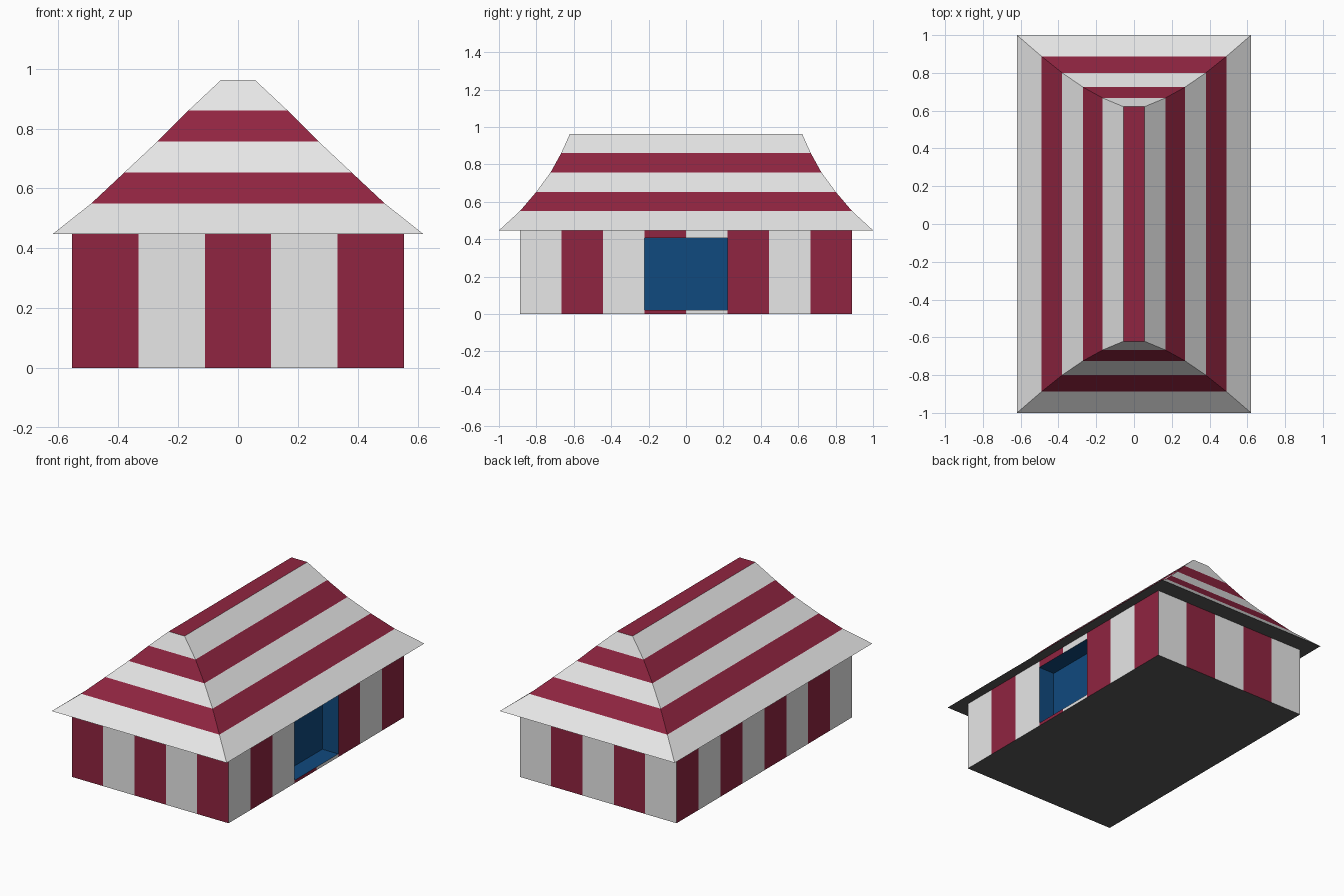
import bpy, bmesh

if "Cube" in bpy.data.objects:
    bpy.data.objects.remove(bpy.data.objects["Cube"])


def material(name, rgb):
    m = bpy.data.materials.new(name)
    m.diffuse_color = (*rgb, 1)
    m.use_nodes = True
    m.node_tree.nodes["Principled BSDF"].inputs["Base Color"].default_value = m.diffuse_color
    return m


RED = material("crimson", (0.28, 0.018, 0.052))
WHITE = material("off_white", (0.8, 0.8, 0.8))
BLUE = material("blue", (0.005, 0.067, 0.21))
DARK = material("dark_grey", (0.10, 0.10, 0.10))


def build(name, faces, mats):
    """faces: list of (corner points, material index)"""
    bm = bmesh.new()
    for pts, mi in faces:
        bm.faces.new([bm.verts.new(p) for p in pts]).material_index = mi
    bmesh.ops.remove_doubles(bm, verts=bm.verts, dist=0.0005)
    me = bpy.data.meshes.new(name)
    bm.to_mesh(me)
    bm.free()
    for m in mats:
        me.materials.append(m)
    ob = bpy.data.objects.new(name, me)
    bpy.context.collection.objects.link(ob)
    return ob


W, L, H = 0.555, 0.888, 0.447           # wall half width, half length, height
D0, D1, DY, DEPTH = 0.02, 0.405, 0.222, 0.113   # doorway recess

# striped walls: stripes alternate all the way round, doorway left open
corners = [(-W, -L), (W, -L), (W, L), (-W, L)]
faces, k = [], 0
for side, count in enumerate((5, 8, 5, 8)):
    a, b = corners[side], corners[(side + 1) % 4]

    def at(t):
        return (a[0] + (b[0] - a[0]) * t, a[1] + (b[1] - a[1]) * t)
    for i in range(count):
        p, q = at(i / count), at((i + 1) / count)
        door = side == 1 and i in (3, 4)
        for z0, z1 in ([(0, D0), (D1, H)] if door else [(0, H)]):
            faces.append(([(*p, z0), (*q, z0), (*q, z1), (*p, z1)], k % 2))
        k += 1
build("striped_walls", faces, [RED, WHITE])

# floor
build("floor", [([(x, y, 0) for x, y in reversed(corners)], 0)], [DARK])

# recessed doorway: back, two jambs, sill and ceiling
xi = W - DEPTH
build("doorway_recess", [
    ([(xi, -DY, D0), (xi, DY, D0), (xi, DY, D1), (xi, -DY, D1)], 0),
    ([(xi, -DY, D0), (xi, -DY, D1), (W, -DY, D1), (W, -DY, D0)], 0),
    ([(xi, DY, D0), (W, DY, D0), (W, DY, D1), (xi, DY, D1)], 0),
    ([(xi, -DY, D0), (W, -DY, D0), (W, DY, D0), (xi, DY, D0)], 0),
    ([(xi, -DY, D1), (xi, DY, D1), (W, DY, D1), (W, -DY, D1)], 0),
], [BLUE])

# striped hipped roof: stacked rings (half width, half length, height)
profile = [(0.62, 1.0, H), (0.49, 0.888, 0.55), (0.38, 0.80, 0.653),
           (0.269, 0.724, 0.757), (0.166, 0.667, 0.86), (0.056, 0.621, 0.963)]
rings = [[(-x, -y, z), (x, -y, z), (x, y, z), (-x, y, z)] for x, y, z in profile]
faces = [(rings[0][::-1], 2), (rings[-1], 0)]
for i, (lo, hi) in enumerate(zip(rings, rings[1:])):
    for s in range(4):
        t = (s + 1) % 4
        faces.append(([lo[s], lo[t], hi[t], hi[s]], 1 - i % 2))
build("striped_roof", faces, [RED, WHITE, DARK])
